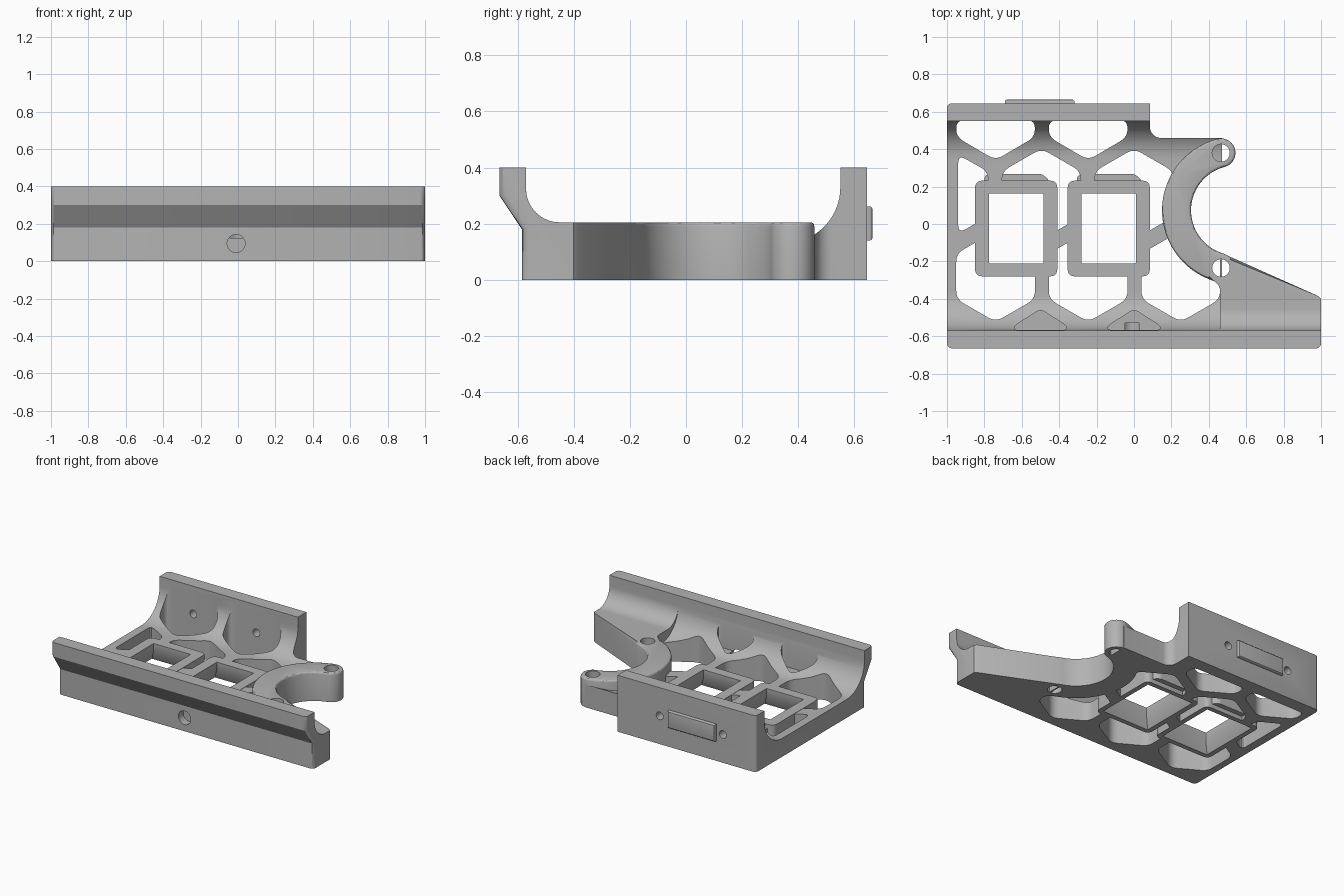
import bpy, bmesh, math
from mathutils import Vector

if "Cube" in bpy.data.objects:
    bpy.data.objects.remove(bpy.data.objects["Cube"])

grey = bpy.data.materials.new("plain_grey")
grey.diffuse_color = (0.45, 0.45, 0.45, 1)
grey.use_nodes = True
grey.node_tree.nodes["Principled BSDF"].inputs["Base Color"].default_value = grey.diffuse_color


def arc(cx, cy, r, a0, a1, n=16):
    """Points on an arc, angles in degrees."""
    return [(cx + r * math.cos(math.radians(a0 + (a1 - a0) * i / n)),
             cy + r * math.sin(math.radians(a0 + (a1 - a0) * i / n))) for i in range(n + 1)]


def rounded(pts, r, n=5):
    """Round every corner of a polygon."""
    out = []
    for i, p in enumerate(pts):
        p, a, b = Vector(p), Vector(pts[i - 1]), Vector(pts[(i + 1) % len(pts)])
        s = p + (a - p).normalized() * min(r, (a - p).length * 0.45)
        e = p + (b - p).normalized() * min(r, (b - p).length * 0.45)
        for k in range(n + 1):
            t = k / n
            out.append(tuple(s * (1 - t) ** 2 + p * 2 * t * (1 - t) + e * t * t))
    return out


def prism(name, pts, lo, hi, axis='z', bevel=None, width=0.02):
    """Extrude a polygon along an axis; bevel the edges picked by a rule."""
    place = {'z': lambda a, b, h: (a, b, h), 'x': lambda a, b, h: (h, a, b),
             'y': lambda a, b, h: (a, h, b)}[axis]
    bm = bmesh.new()
    face = bm.faces.new([bm.verts.new(place(a, b, lo)) for a, b in pts])
    ext = bmesh.ops.extrude_face_region(bm, geom=[face])
    shift = Vector(place(0, 0, hi - lo))
    for v in ext['geom']:
        if isinstance(v, bmesh.types.BMVert):
            v.co += shift
    bmesh.ops.recalc_face_normals(bm, faces=bm.faces[:])
    if bevel:
        edges = [e for e in bm.edges if bevel(*[v.co for v in e.verts])]
        bmesh.ops.bevel(bm, geom=edges, offset=width, segments=3, profile=0.5, affect='EDGES')
    return finish(name, bm)


def finish(name, bm):
    me = bpy.data.meshes.new(name)
    bm.to_mesh(me)
    bm.free()
    me.materials.append(grey)
    ob = bpy.data.objects.new(name, me)
    bpy.context.collection.objects.link(ob)
    return ob


def cut(ob, cutter):
    mod = ob.modifiers.new("cut", 'BOOLEAN')
    mod.operation, mod.solver, mod.object = 'DIFFERENCE', 'EXACT', cutter
    bpy.context.view_layer.objects.active = ob
    bpy.ops.object.modifier_apply(modifier=mod.name)
    bpy.data.objects.remove(cutter, do_unlink=True)


def cut_prism(ob, pts, lo, hi, axis='z'):
    cut(ob, prism("cutter", pts, lo, hi, axis))


def circle(x, y, r, n=32):
    return arc(x, y, r, 0, 360, n)[:-1]


# Main tray: front wall, thin floor and back wall in one profile
front_face = [(-0.57, 0.4), (-0.665, 0.4), (-0.665, 0.3), (-0.585, 0.18), (-0.585, 0)]
profile = (front_face + [(0.645, 0), (0.645, 0.4), (0.55, 0.4)]
           + arc(0.35, 0.33, 0.2, 0, -90) + arc(-0.37, 0.33, 0.2, -90, -180))
tray = prism("tray", profile, -1, 0.47, 'x', width=0.025, bevel=lambda a, b: (
    a.x < -0.99 and b.x < -0.99 and (max(a.y, b.y) < -0.58 or min(a.y, b.y) > 0.64)))

# Step beside the short back wall, and the clearance for the half ring
cut_prism(tray, [(0.085, 0.8), (0.6, 0.8), (0.6, 0.46)] + arc(0.145, 0.52, 0.06, 270, 180, 8),
          -0.1, 0.5)
RX, RY = 0.545, 0.073
cut_prism(tray, circle(RX, RY, 0.26, 64), -0.1, 0.5)


# Honeycomb openings
def hexagon(x, y, r=0.243):
    return [(x + r * math.sin(math.radians(60 * k)), y + r * math.cos(math.radians(60 * k)))
            for k in range(6)]


holes = [hexagon(x, -0.28) for x in (-0.74, -0.245, 0.25)]
holes += [hexagon(x, 0.16) for x in (-0.495, 0.0)]
holes.append([(-0.94, 0.37), (-0.78, 0.28), (-0.78, 0.04), (-0.94, -0.05)])
for x in (-0.74, -0.245):
    holes.append([(x - 0.21, 0.555), (x - 0.21, 0.465), (x, 0.342),
                  (x + 0.21, 0.465), (x + 0.21, 0.555)])
for h in holes:
    cut_prism(tray, rounded(h, 0.045), -0.1, 0.37)

# Shallow recesses in the front fillet
for x in (-0.5, 0.0):
    cut_prism(tray, rounded([(x - 0.14, -0.567), (x - 0.14, -0.545), (x, -0.455),
                             (x + 0.14, -0.545), (x + 0.14, -0.567)], 0.03), 0.125, 0.37)

# Screw holes in front and back walls
cut_prism(tray, circle(-0.01, 0.095, 0.048), -0.7, -0.53, 'y')
for x in (-0.74, -0.245):
    cut_prism(tray, circle(x, 0.2, 0.027), 0.5, 0.7, 'y')

# Front wall extension with its thicker foot
pad = front_face + [(-0.4, 0), (-0.4, 0.205)] + arc(-0.45, 0.325, 0.12, -90, -180)
prism("front_wall_extension", pad, 0.46, 1, 'x', width=0.025, bevel=lambda a, b: (
    min(a.x, b.x) > 0.99 and max(a.y, b.y) < -0.58))

# Half ring with its arm to the front wall
ring_pts = (arc(0.465, 0.38, 0.0775, 104.6, -75.4, 20) + arc(RX, RY, 0.24, 107, 253, 48)
            + [(0.52, -0.178), (0.985, -0.385), (1, -0.4), (1, -0.42), (0.46, -0.42), (0.46, -0.35),
               (0.45, -0.325), (0.43, -0.307)] + arc(RX, RY, 0.395, 248, 107, 48))
ring = prism("half_ring_arm", ring_pts, 0, 0.205, width=0.014, bevel=lambda a, b: (
    min(a.z, b.z) > 0.2 and (a.y + b.y) / 2 > -0.29 and (a.x + b.x) / 2 < 0.6))
for y in (0.38, -0.235):
    cut_prism(ring, circle(0.465, y, 0.047), -0.1, 0.3)


# Square sockets: rounded frame with an opening that flares towards the bottom
def rectangle(cx, cy, w, h, r):
    return rounded([(cx - w, cy - h), (cx + w, cy - h), (cx + w, cy + h), (cx - w, cy + h)], r)


for side, cx in (("left", -0.63), ("right", -0.135)):
    cy = -0.024
    loops = [(0.22, 0.256, 0.04, 0), (0.22, 0.256, 0.04, 0.132), (0.145, 0.186, 0.002, 0.132),
             (0.145, 0.186, 0.002, 0.08), (0.185, 0.222, 0.002, 0)]
    bm = bmesh.new()
    rows = [[bm.verts.new((x, y, z)) for x, y in rectangle(cx, cy, w, h, r)]
            for w, h, r, z in loops]
    for i, row in enumerate(rows):
        nxt = rows[(i + 1) % len(rows)]
        for k in range(len(row)):
            j = (k + 1) % len(row)
            bm.faces.new((row[k], row[j], nxt[j], nxt[k]))
    bmesh.ops.recalc_face_normals(bm, faces=bm.faces[:])
    finish(side + "_socket_frame", bm)
    # Latch ledge behind the frame
    prism(side + "_socket_ledge", rounded([(cx - 0.17, 0.2), (cx + 0.175, 0.2), (cx + 0.175, 0.235),
          (cx + 0.14, 0.267), (cx - 0.155, 0.267), (cx - 0.17, 0.25)], 0.015), 0.03, 0.1)
    # Clear the lattice under the socket opening
    cut_prism(tray, rectangle(cx, cy, 0.19, 0.226, 0.01), -0.1, 0.3)

# Raised plate on the back wall
prism("back_plate", [(-0.69, 0.14), (-0.318, 0.14), (-0.318, 0.262), (-0.69, 0.262)],
      0.63, 0.665, 'y', width=0.012, bevel=lambda a, b: min(a.y, b.y) > 0.66)

# Smooth curves, crisp edges
for ob in bpy.context.scene.objects:
    ob.select_set(True)
    bpy.context.view_layer.objects.active = ob
bpy.ops.object.shade_smooth_by_angle(angle=math.radians(30))
